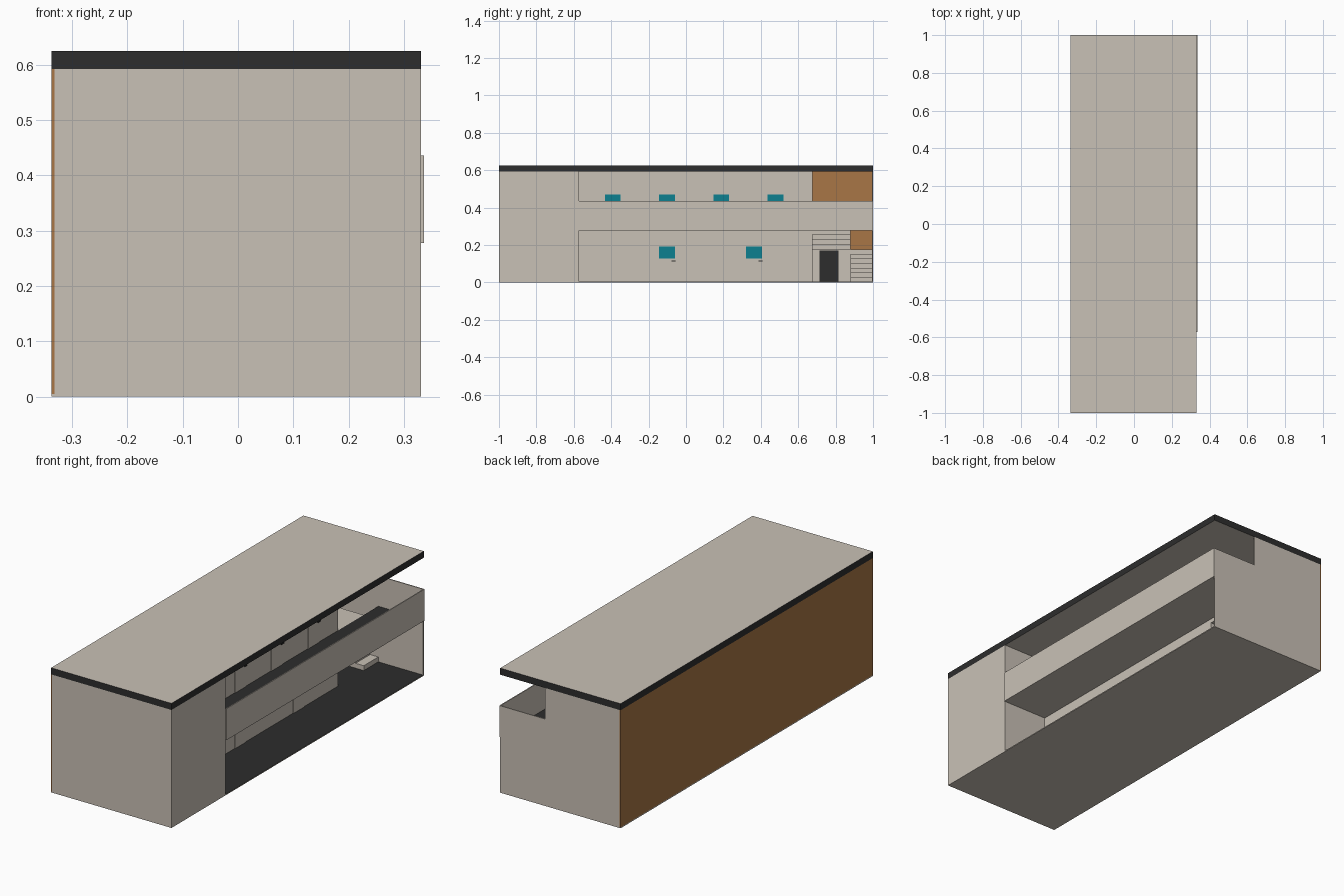
import bpy, bmesh

if "Cube" in bpy.data.objects:
    bpy.data.objects.remove(bpy.data.objects["Cube"])

def lin(c):
    c /= 255
    return c / 12.92 if c <= 0.04045 else ((c + 0.055) / 1.055) ** 2.4

def material(name, r, g, b):
    m = bpy.data.materials.new(name)
    m.diffuse_color = (lin(r), lin(g), lin(b), 1)
    m.use_nodes = True
    m.node_tree.nodes["Principled BSDF"].inputs["Base Color"].default_value = m.diffuse_color
    return m

BEIGE = material("beige_plaster", 201, 193, 182)
DARK = material("dark_grey", 45, 45, 45)
BROWN = material("brown_wood", 168, 118, 70)
TEAL = material("teal_glass", 12, 128, 144)

def box(name, x, y, z, mat=BEIGE, mat2=None, rule=None):
    """Box from (min, max) ranges; faces whose normal passes the rule get mat2."""
    bm = bmesh.new()
    bmesh.ops.create_cube(bm, size=1)
    for v in bm.verts:
        v.co = [r[0] if c < 0 else r[1] for c, r in zip(v.co, (x, y, z))]
    bm.normal_update()
    if rule:
        for f in bm.faces:
            f.material_index = int(rule(f.normal))
    me = bpy.data.meshes.new(name)
    bm.to_mesh(me)
    bm.free()
    me.materials.append(mat)
    if mat2:
        me.materials.append(mat2)
    ob = bpy.data.objects.new(name, me)
    bpy.context.collection.objects.link(ob)
    return ob

def is_top(n):
    return n.z > 0.5

def is_side(n):
    return abs(n.z) < 0.5

BACK, FRONT, INNER = -0.337, 0.331, 0.082   # x of back wall, facade, room fronts
BLOCK, STAIR, SPLIT = -0.572, 0.675, 0.88   # y of end block, stairwell, flight split
GROUND, DECK, UNDER, EAVES, TOP = 0.005, 0.284, 0.278, 0.592, 0.625
IN = BACK + 0.005                           # inner face of back wall

# Ground slabs, dark on top
box("ground_floor", (BACK, FRONT), (-1, STAIR), (0, GROUND), BEIGE, DARK, is_top)
box("stairwell_floor", (BACK, FRONT), (STAIR, 1), (0, GROUND), BEIGE, DARK, is_top)

# Main masses and walls
box("back_wall", (BACK, IN), (-1, 1), (GROUND, EAVES), BROWN)
box("end_block", (IN, FRONT), (-1, BLOCK), (GROUND, EAVES))
box("rooms", (IN, INNER), (BLOCK, STAIR), (GROUND, EAVES))
box("end_wall_tall", (IN, INNER), (0.995, 1), (GROUND, EAVES))
box("end_wall_low", (INNER, FRONT), (0.995, 1), (GROUND, 0.436))

# Roof with dark edges
box("roof", (BACK, FRONT), (-1, 1), (EAVES, TOP), BEIGE, DARK, is_side)

# Balcony deck and parapet
box("balcony_deck", (INNER, FRONT), (BLOCK, 0.995), (UNDER, DECK), BEIGE, DARK, is_top)
box("balcony_parapet", (FRONT, 0.336), (BLOCK, 1), (UNDER, 0.436))

# Room doors with window and handle
def door(y, floor, tag):
    f = INNER
    box("door_" + tag, (f, f + 0.003), (y, y + 0.085), (floor, floor + 0.205))
    box("door_window_" + tag, (f + 0.003, f + 0.005), (y, y + 0.085),
        (floor + 0.123, floor + 0.186), TEAL)
    box("door_handle_" + tag, (f + 0.003, f + 0.011), (y + 0.068, y + 0.088),
        (floor + 0.107, floor + 0.112), DARK)

for i, y in enumerate((-0.145, 0.32)):
    door(y, GROUND, f"lower_{i}")
for i in range(4):
    door(-0.434 + 0.29 * i, DECK, f"upper_{i}")

# Half landing with storage door beneath
LAND_X, LAND_Z = -0.19, 0.175
box("half_landing", (IN, LAND_X), (STAIR, 0.995), (GROUND, LAND_Z))
box("storage_door", (LAND_X, LAND_X + 0.004), (0.713, 0.815), (GROUND, 0.17), DARK)

# Lower flight climbs towards the back
run = (INNER - LAND_X) / 6
rise = (LAND_Z - GROUND) / 7
for i in range(6):
    x1 = INNER - run * i
    box(f"lower_step_{i}", (x1 - run, x1), (SPLIT, 0.995),
        (GROUND, GROUND + rise * (i + 1)))

# Upper flight returns to the balcony
rise = (DECK - LAND_Z) / 4
for i in range(4):
    x0 = LAND_X + run * i
    x1 = INNER if i == 3 else x0 + run
    box(f"upper_step_{i}", (x0, x1), (STAIR, SPLIT),
        (LAND_Z + rise * i, LAND_Z + rise * (i + 1)))
